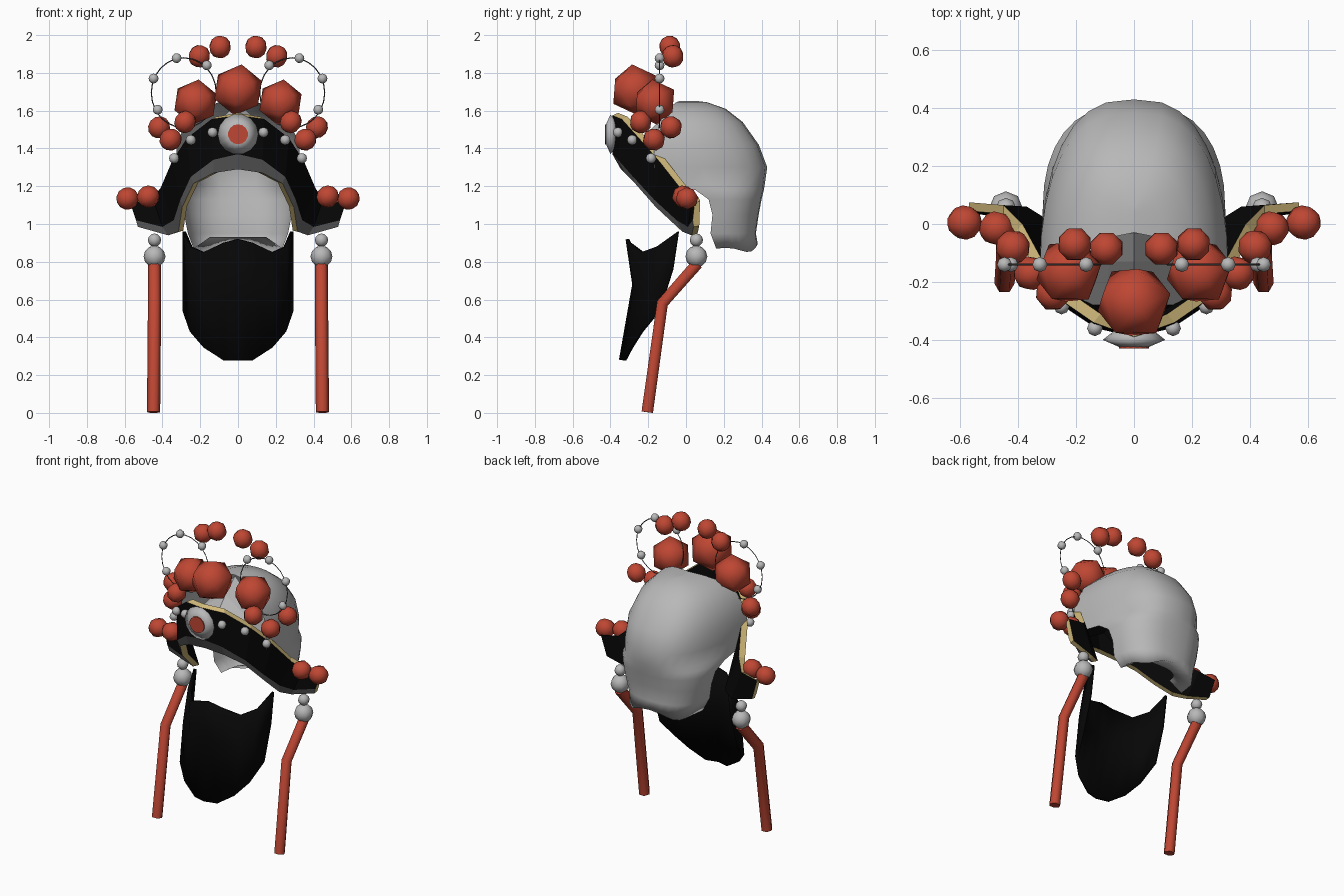
import bpy, bmesh, math
from mathutils import Vector

if "Cube" in bpy.data.objects:
    bpy.data.objects.remove(bpy.data.objects["Cube"])


def material(name, rgb):
    m = bpy.data.materials.new(name)
    m.diffuse_color = (*rgb, 1)
    m.use_nodes = True
    m.node_tree.nodes["Principled BSDF"].inputs["Base Color"].default_value = m.diffuse_color
    return m


RED = material("coral red", (0.52, 0.062, 0.033))
GREY = material("silver grey", (0.48, 0.48, 0.48))
BLACK = material("black", (0.002, 0.002, 0.002))
GOLD = material("pale gold", (0.68, 0.52, 0.21))
DARK = material("dark grey", (0.15, 0.15, 0.15))
WIRE = material("wire grey", (0.08, 0.08, 0.08))


def finish(name, bm, mats, smooth=False):
    me = bpy.data.meshes.new(name)
    bm.to_mesh(me)
    bm.free()
    for m in mats:
        me.materials.append(m)
    for p in me.polygons:
        p.use_smooth = smooth
    ob = bpy.data.objects.new(name, me)
    bpy.context.collection.objects.link(ob)
    return ob


def loft(name, rows, mats, closed=False, smooth=False, cap_mat=None, face_mat=None):
    """Bridge equal-length rows of points into a surface."""
    bm = bmesh.new()
    grid = [[bm.verts.new(p) for p in r] for r in rows]
    n = len(rows[0])
    for a, b in zip(grid, grid[1:]):
        for j in range(n if closed else n - 1):
            k = (j + 1) % n
            f = bm.faces.new((a[j], a[k], b[k], b[j]))
            if face_mat:
                f.material_index = face_mat[j]
    if cap_mat is not None:
        for r in (grid[0], grid[-1]):
            bm.faces.new(r).material_index = cap_mat
    bmesh.ops.recalc_face_normals(bm, faces=bm.faces[:])
    return finish(name, bm, mats, smooth)


def ball(name, loc, r, mat, large=False):
    bm = bmesh.new()
    if large:
        bmesh.ops.create_icosphere(bm, subdivisions=1, radius=r)
    else:
        bmesh.ops.create_uvsphere(bm, u_segments=8, v_segments=6, radius=r)
    ob = finish(name, bm, [mat], smooth=True)
    ob.location = loc
    return ob


def tube(name, pts, r, mat, sides=1, cyclic=False):
    cu = bpy.data.curves.new(name, 'CURVE')
    cu.dimensions = '3D'
    cu.bevel_depth = r
    cu.bevel_resolution = sides
    cu.use_fill_caps = True
    sp = cu.splines.new('POLY')
    sp.points.add(len(pts) - 1)
    for q, p in zip(sp.points, pts):
        q.co = (*p, 1)
    sp.use_cyclic_u = cyclic
    cu.materials.append(mat)
    ob = bpy.data.objects.new(name, cu)
    bpy.context.collection.objects.link(ob)
    return ob


# Hair shell: half-ellipse rows open at the face (height, half width, back, front),
# starting with the lip turned in under the nape
hair_rows = [(0.93, .15, .25, .15), (0.87, .235, .38, .16), (0.95, .265, .37, .13),
             (1.05, .285, .385, .14), (1.13, .30, .40, .12), (1.18, .315, .412, .05),
             (1.21, .32, .417, -.10), (1.30, .325, .43, -.17), (1.42, .325, .385, -.17),
             (1.54, .275, .30, -.14), (1.61, .20, .21, -.10), (1.645, .10, .11, -.05),
             (1.652, .0, .05, -.03)]
rows = []
for i, (z, w, yb, yf) in enumerate(hair_rows):
    row = []
    for k in range(17):
        t = math.pi * k / 16
        wave = 0.025 * math.cos(4 * t) * math.sin(t) if i == 1 else 0
        c, s = math.cos(t), math.sin(t)
        row.append((w * math.copysign(abs(c) ** 0.75, c), yf + (yb - yf) * s ** 0.9, z + wave))
    rows.append(row)
hair = loft("hair", rows, [GREY], smooth=True)

# Hair front sloping down behind the headband, with a black lining beneath
for name, drop, mat in (("hair_front", 0, GREY), ("hair_front_lining", .008, BLACK)):
    loft(name, [[(x * w, y, z - drop - 0.12 * abs(x)) for x in (-1, -.5, 0, .5, 1)]
                for w, y, z in ((.12, -.03, 1.645), (.17, -.13, 1.56), (.2, -.28, 1.40))], [mat])

# Headband: stations from the centre to the flared wing tip
top = [(0, -.39, 1.575), (.14, -.34, 1.555), (.27, -.25, 1.455), (.35, -.14, 1.33),
       (.41, -.03, 1.19), (.45, .035, 1.13), (.57, .045, 1.11)]
mid = [(0, -.39, 1.37), (.13, -.36, 1.34), (.25, -.28, 1.25), (.305, -.17, 1.13),
       (.34, -.05, 1.02), (.40, .01, .985), (.54, .035, 1.02)]
low = [(0, -.345, 1.29), (.13, -.325, 1.27), (.235, -.27, 1.215), (.295, -.16, 1.09),
       (.315, -.02, .96), (.37, .03, .94), (.53, .04, .985)]
stations = []
for side in (-1, 1):
    half = []
    for i in range(7):
        dx = -0.025 if 0 < i < 5 else 0
        back = Vector((dx, 0.03, 0.005))
        lift = Vector((0, 0, 0.008))
        ring = [Vector(top[i]), Vector(mid[i]), Vector(low[i]),
                Vector(low[i]) + back, Vector(top[i]) + back + lift]
        half.append([(p.x * side, p.y, p.z) for p in ring])
    stations += half[:0:-1] if side < 0 else half
loft("headband", stations, [BLACK, DARK, GOLD], closed=True, cap_mat=2,
     face_mat=[0, 1, 2, 0, 2])

# Beard: curved sheet, columns from the centre outward (x, then y/z top, middle, bottom)
cols = [(0, (-.31, .92), (-.275, .68), (-.345, .28)),
        (.08, (-.30, .90), (-.27, .67), (-.325, .28)),
        (.18, (-.23, .85), (-.24, .63), (-.29, .345)),
        (.25, (-.15, .88), (-.20, .68), (-.235, .43)),
        (.285, (-.04, .96), (-.07, .76), (-.14, .54))]
full = [(-c[0], *c[1:]) for c in cols[:0:-1]] + cols
beard = loft("beard", [[(x, *p) for p in pts] for x, *pts in full], [BLACK], smooth=True)
mod = beard.modifiers.new("thickness", 'SOLIDIFY')
mod.thickness = 0.02
mod.offset = 0

# Central medallion: lens-shaped disc with a red plate
profile = [(.001, -.425), (.05, -.425), (.108, -.40), (.07, -.37), (.001, -.365)]
loft("medallion", [[(r * math.cos(a), y, 1.475 + r * math.sin(a))
                    for a in (math.tau * k / 14 for k in range(14))] for r, y in profile],
     [GREY], closed=True, smooth=True)
bm = bmesh.new()
bmesh.ops.create_cone(bm, cap_ends=True, segments=14, radius1=.053, radius2=.053, depth=.008)
plate = finish("medallion_centre", bm, [RED])
plate.location = (0, -.426, 1.475)
plate.rotation_euler.x = math.pi / 2

# Large crown pompons
for nm, loc, r in (("centre", (0, -.27, 1.71), .137), ("left", (-.225, -.165, 1.645), .122),
                   ("right", (.225, -.165, 1.645), .122)):
    ob = ball("crown_pompon_" + nm, loc, r, RED, large=True)
    ob.rotation_euler = (0.15, 0.1, 0.3)

small = [(.095, -.085, 1.937), (.205, -.07, 1.888), (.28, -.24, 1.54), (.418, -.08, 1.512),
         (.357, -.17, 1.447), (.475, -.015, 1.145), (.585, .005, 1.135)]
studs = [(.135, -.36, 1.485), (.25, -.285, 1.445), (.338, -.185, 1.348)]
loop_beads = [(.165, 1.84), (.325, 1.878), (.447, 1.77), (.425, 1.605)]

for side, tag in ((-1, "left"), (1, "right")):
    # Small pompons along the band and above the crown
    for i, (x, y, z) in enumerate(small):
        ob = ball(f"small_pompon_{tag}_{i}", (x * side, y, z), .06, RED)
        ob.rotation_euler = (0.3, 0.2 * i, 0.4)
    # Pearl studs on the headband
    for i, (x, y, z) in enumerate(studs):
        ball(f"band_pearl_{tag}_{i}", (x * side, y, z), .027, GREY)
    # Wire loops with pearls
    ring = [(side * (.287 + .172 * math.cos(a)), -.14, 1.695 + .185 * math.sin(a))
            for a in (math.tau * k / 24 for k in range(24))]
    tube(f"wire_loop_{tag}", ring, .003, WIRE, sides=0, cyclic=True)
    for i, (x, z) in enumerate(loop_beads):
        ball(f"loop_pearl_{tag}_{i}", (x * side, -.14, z), .026, GREY)
    # Hanging tassels and their beads
    ball(f"tassel_bead_upper_{tag}", (.442 * side, .055, .915), .035, GREY)
    ball(f"tassel_bead_lower_{tag}", (.442 * side, .055, .828), .058, GREY)
    tube(f"tassel_{tag}", [(.442 * side, .06, .79), (.442 * side, -.125, .58),
                           (.447 * side, -.205, .004)], .035, RED)
